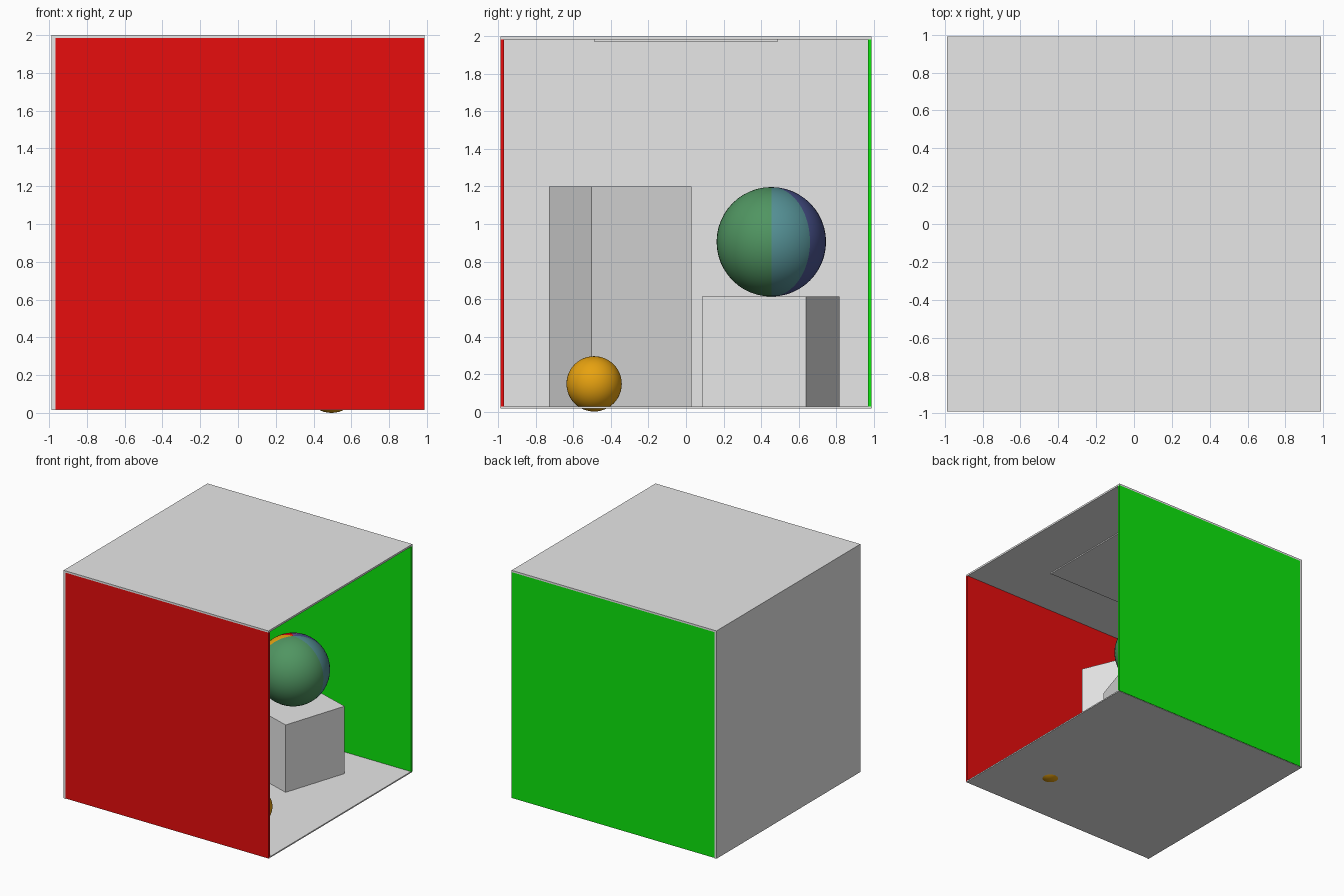
import bpy
import math
from mathutils import Matrix

old = bpy.data.objects.get("Cube")
if old:
    bpy.data.objects.remove(old, do_unlink=True)


def material(name, r, g, b):
    m = bpy.data.materials.new(name)
    m.use_nodes = True
    m.diffuse_color = (r, g, b, 1)
    m.node_tree.nodes["Principled BSDF"].inputs["Base Color"].default_value = (r, g, b, 1)
    return m


white = material("light grey", 0.8, 0.8, 0.8)
red = material("red", 0.8, 0.004, 0.004)
green = material("green", 0.004, 0.8, 0.004)
orange = material("orange", 0.8, 0.36, 0.005)
moss = material("moss green", 0.08, 0.3, 0.12)
teal = material("teal", 0.09, 0.28, 0.3)
blue = material("deep blue", 0.07, 0.09, 0.28)
purple = material("purple", 0.2, 0.08, 0.28)


def box(name, low, high, mat, turn=0):
    """Box between two corners, turned about its own upright axis."""
    centre = [(a + b) / 2 for a, b in zip(low, high)]
    size = [b - a for a, b in zip(low, high)]
    bpy.ops.mesh.primitive_cube_add(size=1, location=centre)
    ob = bpy.context.object
    ob.name = name
    ob.data.transform(Matrix.Diagonal((*size, 1)))
    ob.rotation_euler.z = turn
    ob.data.materials.append(mat)
    return ob


def block(name, x, y, side, top, turn):
    h = side / 2
    return box(name, (x - h, y - h, FLOOR), (x + h, y + h, top), white, turn)


def ball(name, centre, radius, mats):
    bpy.ops.mesh.primitive_uv_sphere_add(segments=48, ring_count=24, radius=radius, location=centre)
    ob = bpy.context.object
    ob.name = name
    for m in mats:
        ob.data.materials.append(m)
    bpy.ops.object.shade_smooth()
    return ob


# Room shell, open on the +x side
X, Y, T = 0.987, 0.99, 0.02
BASE, FLOOR, CEIL, TOP = 0.015, 0.026, 1.984, 2.0
box("floor", (-X + T, -Y + 0.004, BASE), (X, Y - 0.004, FLOOR), white)
box("ceiling", (-X, -Y, CEIL), (X, Y, TOP), white)
box("back_wall", (-X, -Y, BASE), (-X + T, Y, CEIL), white)
box("red_wall", (-X + T, -Y, BASE + 0.003), (X, -Y + T, CEIL), red)
box("green_wall", (-X + T, Y - T, BASE + 0.003), (X, Y, CEIL), green)
box("ceiling_light", (-0.49, -0.49, 1.974), (0.49, 0.49, CEIL), white)

# Two turned blocks
block("tall_block", -0.24, -0.35, 0.58, 1.2, math.atan2(0.225, 0.535))
block("short_block", 0.2125, 0.4525, 0.583, 0.613, -math.atan2(0.18, 0.555))

# Small ball sunk through the floor
ball("small_ball", (0.495, -0.49, 0.1475), 0.1475, [orange])

# Large ball coloured in upright wedges of an eighth turn
large = ball("large_ball", (0.2125, 0.455, 0.905), 0.292,
             [teal, blue, purple, red, orange, moss])
wedges = (0, 1, 2, 3, 4, 5, 5, 5)
for face in large.data.polygons:
    angle = math.atan2(face.center.y, face.center.x) % math.tau
    face.material_index = wedges[int(angle / math.tau * 8) % 8]
